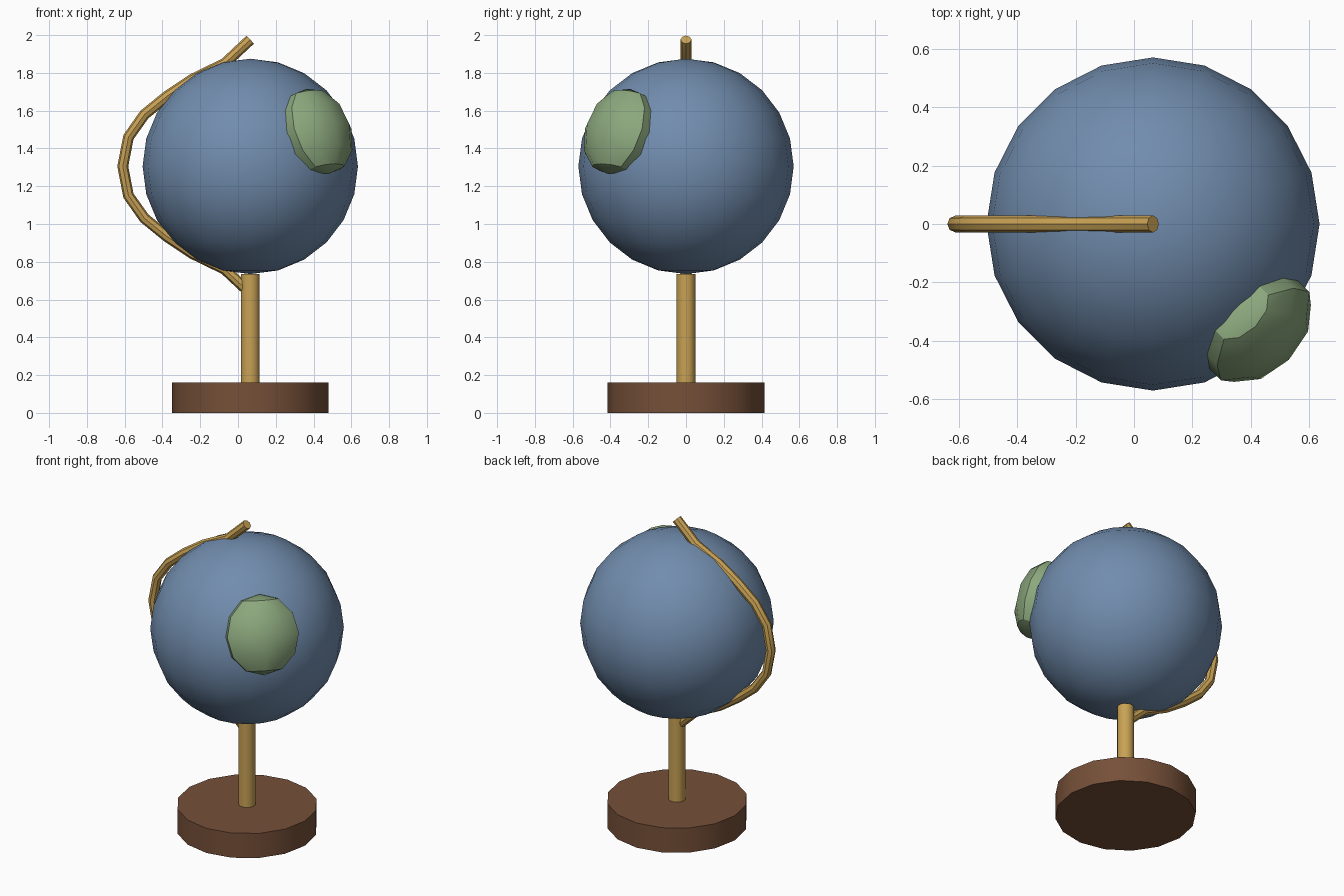
import bpy
import math
from mathutils import Matrix, Vector

cube = bpy.data.objects.get("Cube")
if cube:
    bpy.data.objects.remove(cube, do_unlink=True)

AXIS_X = 0.065
GLOBE_Z = 1.305


def make_material(name, rgb):
    mat = bpy.data.materials.new(name)
    mat.use_nodes = True
    color = (*rgb, 1.0)
    mat.diffuse_color = color
    bsdf = next(n for n in mat.node_tree.nodes if n.type == "BSDF_PRINCIPLED")
    bsdf.inputs["Base Color"].default_value = color
    return mat


def finish(obj, name, mat):
    obj.name = name
    obj.data.name = name
    obj.data.materials.clear()
    obj.data.materials.append(mat)
    bpy.ops.object.select_all(action="DESELECT")
    obj.select_set(True)
    bpy.context.view_layer.objects.active = obj
    bpy.ops.object.shade_smooth_by_angle(angle=math.radians(30))
    return obj


def cylinder(name, radius, bottom, top, sides, mat):
    bpy.ops.mesh.primitive_cylinder_add(
        vertices=sides, radius=radius, depth=top - bottom,
        location=(AXIS_X, 0, (bottom + top) / 2))
    return finish(bpy.context.object, name, mat)


wood = make_material("brown wood", (0.18, 0.08, 0.04))
brass = make_material("brass", (0.58, 0.36, 0.09))
ocean = make_material("ocean blue", (0.165, 0.265, 0.42))
land = make_material("land green", (0.26, 0.39, 0.205))

# Stand
cylinder("base", 0.415, 0.0, 0.16, 16, wood)
cylinder("post", 0.05, 0.15, 0.735, 16, brass)

# Globe
bpy.ops.mesh.primitive_uv_sphere_add(
    segments=20, ring_count=12, radius=0.57, location=(AXIS_X, 0, GLOBE_Z))
finish(bpy.context.object, "globe", ocean)

# Raised land mass: flattened ball lying against the globe
normal = Vector((0.355, -0.355, 0.185)).normalized()
up = (Vector((0, 0, 1)) - normal * normal.z).normalized()
side = up.cross(normal)
turn = Matrix((side, normal, up)).transposed()
if turn.determinant() < 0:
    turn = Matrix((-side, normal, up)).transposed()
bpy.ops.mesh.primitive_uv_sphere_add(segments=10, ring_count=6, radius=1)
blob = bpy.context.object
place = Matrix.Translation((0.42, -0.355, 1.49)) @ turn.to_4x4()
blob.data.transform(place @ Matrix.Diagonal((0.225, 0.14, 0.24, 1)))
finish(blob, "land_mass", land)

# Curved arm: upper half of the path, mirrored below the globe's middle
upper = [(0.065, 1.976), (-0.07, 1.85), (-0.24, 1.767), (-0.375, 1.677),
         (-0.495, 1.58), (-0.58, 1.46)]
lower = [(x, 2 * GLOBE_Z - z) for x, z in reversed(upper)]
path = upper + [(-0.61, GLOBE_Z)] + lower
curve = bpy.data.curves.new("arm", "CURVE")
curve.dimensions = "3D"
curve.bevel_depth = 0.029
curve.bevel_resolution = 2
curve.use_fill_caps = True
spline = curve.splines.new("POLY")
spline.points.add(len(path) - 1)
for point, (x, z) in zip(spline.points, path):
    point.co = (x, 0, z, 1)
arm = bpy.data.objects.new("arm", curve)
bpy.context.collection.objects.link(arm)
bpy.ops.object.select_all(action="DESELECT")
arm.select_set(True)
bpy.context.view_layer.objects.active = arm
bpy.ops.object.convert(target="MESH")
finish(bpy.context.object, "arm", brass)
